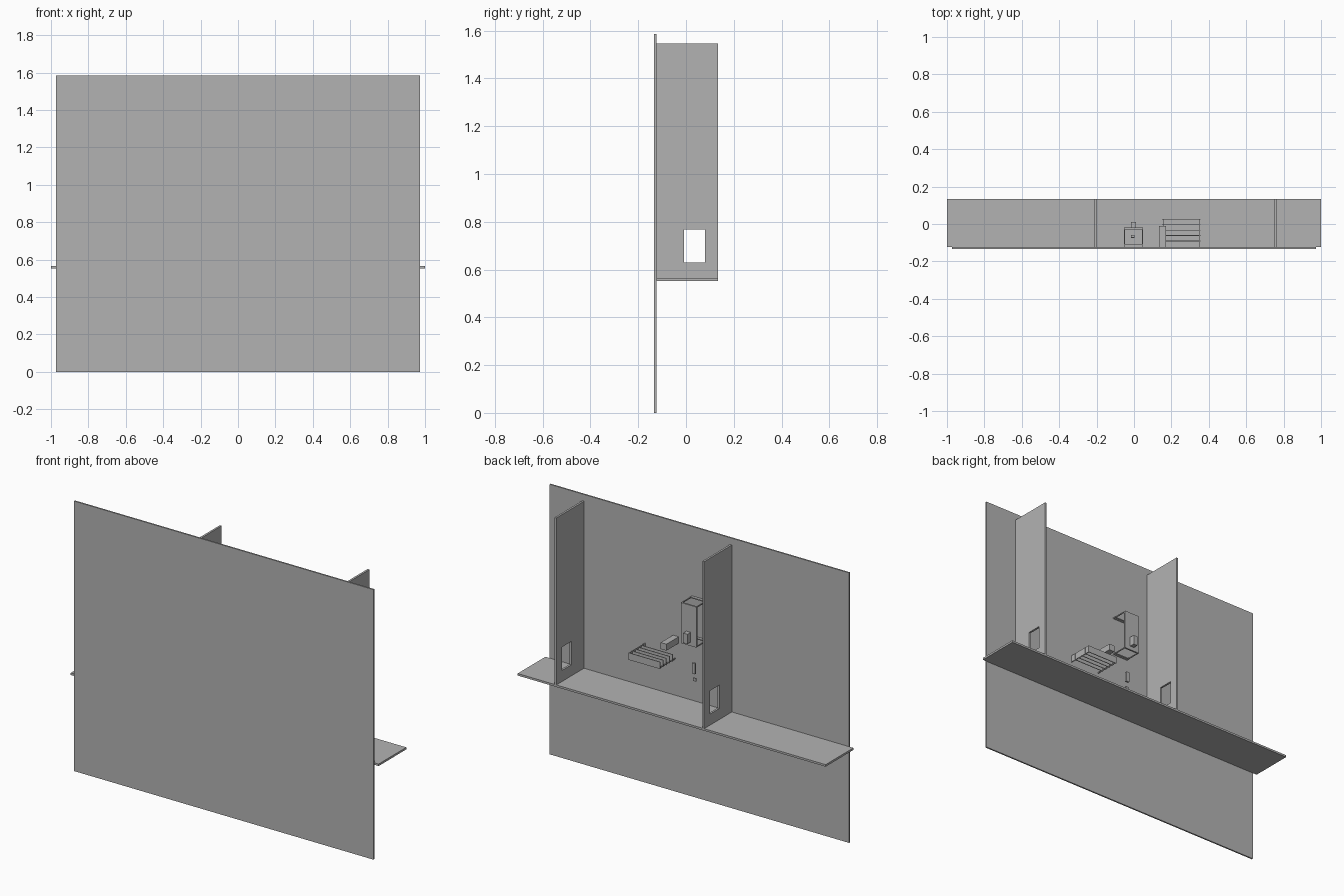
import bpy
import bmesh
from mathutils import Vector

cube = bpy.data.objects.get("Cube")
if cube:
    bpy.data.objects.remove(cube, do_unlink=True)

grey = bpy.data.materials.new("plain_grey")
grey.use_nodes = True
COLOUR = (0.45, 0.45, 0.45, 1)
grey.diffuse_color = COLOUR
grey.node_tree.nodes["Principled BSDF"].inputs["Base Color"].default_value = COLOUR


def box(name, xs, ys, zs):
    """Box spanning the given x, y and z ranges."""
    lo, hi = map(Vector, zip(xs, ys, zs))
    bm = bmesh.new()
    bmesh.ops.create_cube(bm, size=1)
    for v in bm.verts:
        v.co = (lo + hi) / 2 + v.co * (hi - lo)
    mesh = bpy.data.meshes.new(name)
    bm.to_mesh(mesh)
    bm.free()
    mesh.materials.append(grey)
    obj = bpy.data.objects.new(name, mesh)
    bpy.context.collection.objects.link(obj)
    return obj


BACK = -0.124            # rear face of the big panel
DEPTH = 0.133
FLOOR = 0.565

# Large panel and the floor slab behind it
box("front_panel", (-0.972, 0.972), (-DEPTH, BACK), (0, 1.585))
box("floor_slab", (-1, 1), (BACK, DEPTH), (0.553, FLOOR))

# Two partition walls, each with a window opening
for name, x in (("right_partition", -0.205), ("left_partition", 0.755)):
    wall = box(name, (x - 0.006, x + 0.006), (BACK, DEPTH), (FLOOR, 1.545))
    cutter = box(name + "_cutter", (x - 0.05, x + 0.05), (-0.008, 0.08), (0.63, 0.767))
    cutter.hide_render = True
    cutter.hide_set(True)
    cutter.display_type = 'WIRE'
    cut = wall.modifiers.new("window", 'BOOLEAN')
    cut.operation = 'DIFFERENCE'
    cut.object = cutter
    cut.solver = 'EXACT'
    # Apply the cut and drop the helper
    bpy.context.view_layer.update()
    graph = bpy.context.evaluated_depsgraph_get()
    wall.data = bpy.data.meshes.new_from_object(wall.evaluated_get(graph))
    wall.modifiers.clear()
    bpy.data.objects.remove(cutter, do_unlink=True)

# Slatted rack: upright slats held by an end board and a thin rail
for i in range(5):
    y = 0.027 - 0.029 * i
    box(f"rack_slat_{i + 1}", (0.15, 0.355), (y - 0.004, y), (0.778, 0.819))
box("rack_end_board", (0.35, 0.354), (BACK, 0.023), (0.778, 0.819))
box("rack_rail", (0.155, 0.159), (BACK, 0.023), (0.778, 0.784))

# Small block beside the rack
box("small_block", (0.134, 0.171), (BACK, -0.01), (0.876, 0.914))

# Open cabinet frame with a solid door and a box on the door
LEFT, RIGHT = 0.048, -0.053
box("cabinet_door", (RIGHT, LEFT), (-0.03, -0.02), (0.94, 1.178))
for level, z in (("top", 1.172), ("bottom", 0.94)):
    box(f"cabinet_{level}_back_rail", (RIGHT, LEFT), (BACK, -0.107), (z, z + 0.006))
    for side, x in (("left", LEFT - 0.005), ("right", RIGHT)):
        box(f"cabinet_{level}_{side}_rail", (x, x + 0.005), (-0.107, -0.03), (z, z + 0.006))
box("door_box", (-0.016, 0.011), (-0.02, 0.011), (0.963, 1.02))

# Small hanging bar and the piece below it
box("hanging_bar", (-0.016, 0.004), (-0.072, -0.06), (0.758, 0.82))
box("bar_piece", (-0.016, 0.002), (-0.075, -0.069), (0.712, 0.73))
